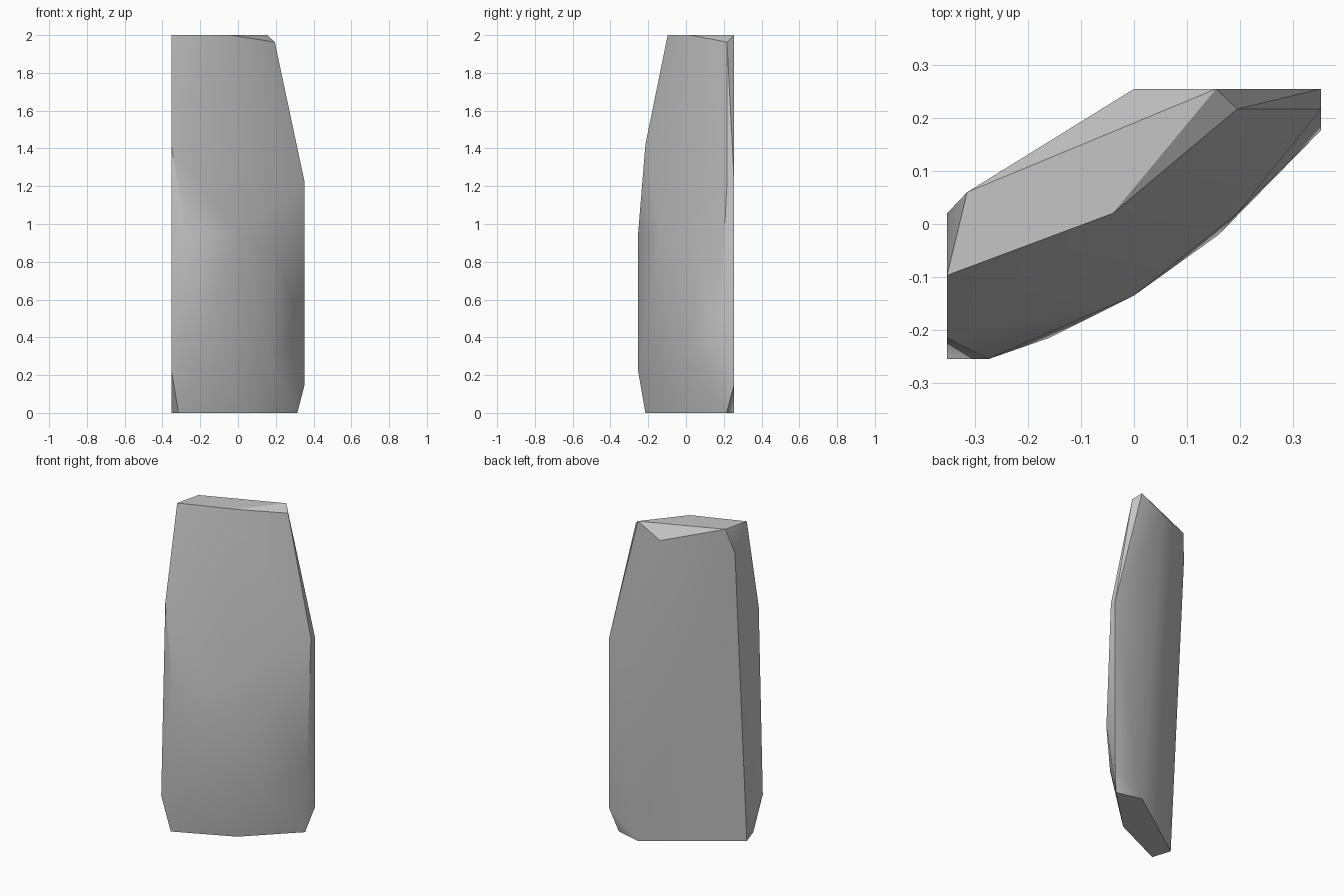
import bpy
import bmesh
import math

# Remove the default cube
cube = bpy.data.objects.get("Cube")
if cube:
    bpy.data.objects.remove(cube, do_unlink=True)

# Stone material
stone = bpy.data.materials.new("stone_grey")
stone.use_nodes = True
colour = (0.56, 0.56, 0.56, 1.0)
stone.diffuse_color = colour
bsdf = stone.node_tree.nodes["Principled BSDF"]
bsdf.inputs["Base Color"].default_value = colour
bsdf.inputs["Roughness"].default_value = 0.9

# Corners of the standing slab, grouped by region
side = .353
top = [(-side, -.097, 2), (-.04, .02, 2), (.155, .255, 2), (-.315, .06, 2),
       (.195, .217, 1.963), (0, .255, 1.92), (-side, .02, 1.845)]
left_end = [(side, .255, 1.22), (side, .217, 1.22), (side, .177, .43),
            (side, .255, .15)]
right_end = [(-side, -.215, 1.42), (-.275, -.255, .93), (-side, -.255, .23)]
front_bulge = [(0, -.135, .95), (.195, .02, .85), (-.16, -.215, .45),
               (.16, -.02, .3)]
base = [(.314, .215, 0), (.155, .255, 0), (.035, -.055, 0),
        (-.315, -.215, 0), (-side, -.097, 0)]

# Wrap the corners in a hull and merge its flat faces
bm = bmesh.new()
for corner in top + left_end + right_end + front_bulge + base:
    bm.verts.new(corner)
bmesh.ops.convex_hull(bm, input=bm.verts[:])
loose = [v for v in bm.verts if not v.link_faces]
bmesh.ops.delete(bm, geom=loose, context='VERTS')
bmesh.ops.dissolve_limit(bm, angle_limit=math.radians(0.5),
                         verts=bm.verts[:], edges=bm.edges[:])
bmesh.ops.recalc_face_normals(bm, faces=bm.faces[:])

# Keep the rim of the flat top crisp
for edge in bm.edges:
    if any(f.normal.z > 0.99 for f in edge.link_faces):
        edge.smooth = False

mesh = bpy.data.meshes.new("standing_stone")
bm.to_mesh(mesh)
bm.free()
mesh.materials.append(stone)
slab = bpy.data.objects.new("standing_stone", mesh)
bpy.context.collection.objects.link(slab)

# Soft front, crisp chipped edges
bpy.ops.object.select_all(action='DESELECT')
slab.select_set(True)
bpy.context.view_layer.objects.active = slab
bpy.ops.object.shade_smooth_by_angle(angle=math.radians(38),
                                     keep_sharp_edges=True)
